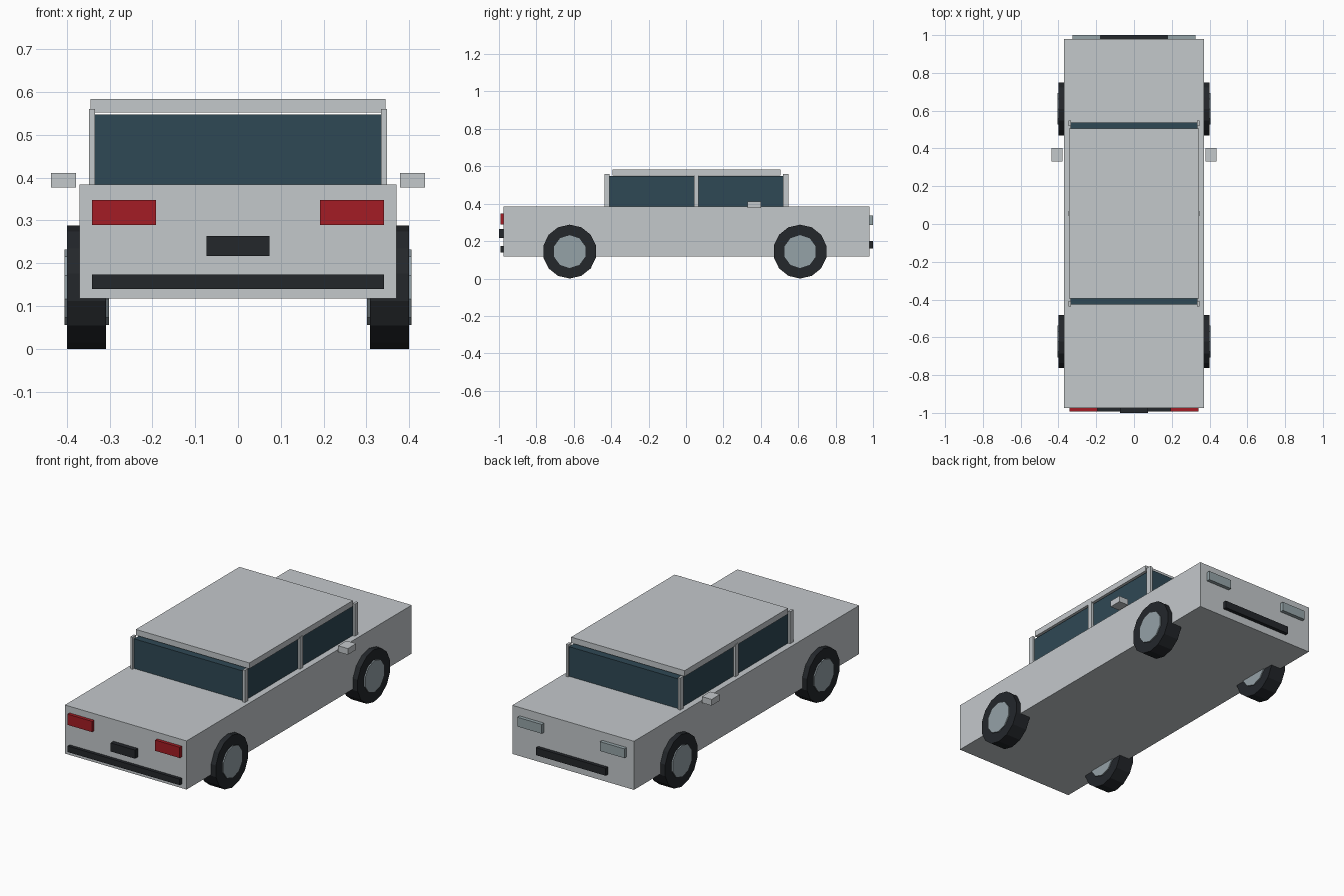
import bpy
from math import pi

if "Cube" in bpy.data.objects:
    bpy.data.objects.remove(bpy.data.objects["Cube"])


def material(name, rgb):
    m = bpy.data.materials.new(name)
    m.diffuse_color = (*rgb, 1)
    m.use_nodes = True
    m.node_tree.nodes["Principled BSDF"].inputs["Base Color"].default_value = m.diffuse_color
    return m


SILVER = material("silver_paint", (0.55, 0.58, 0.60))
GLASS = material("dark_glass", (0.028, 0.065, 0.09))
BLACK = material("black_rubber", (0.017, 0.02, 0.024))
RIM = material("rim_metal", (0.30, 0.36, 0.39))
LAMP = material("lamp_glass", (0.30, 0.37, 0.39))
RED = material("red_lamp", (0.37, 0.012, 0.018))


def box(name, x, y, z, mat):
    """Box given by its (min, max) range on each axis."""
    bpy.ops.mesh.primitive_cube_add(size=1, location=[(a + b) / 2 for a, b in (x, y, z)])
    o = bpy.context.object
    o.name = name
    o.scale = [b - a for a, b in (x, y, z)]
    bpy.ops.object.transform_apply(location=False, rotation=False, scale=True)
    o.data.materials.append(mat)


def pair(name, x, y, z, mat):
    """Box on the right and its mirror on the left."""
    box(name + "_right", x, y, z, mat)
    box(name + "_left", (-x[1], -x[0]), y, z, mat)


def disc(name, loc, radius, width, sides, mat):
    """Low-poly cylinder along x with a corner at the top."""
    bpy.ops.mesh.primitive_cylinder_add(vertices=sides, radius=radius, depth=width,
                                        location=loc, rotation=(0, pi / 2, 0))
    o = bpy.context.object
    o.name = name
    # local x points down after the turn; spin about the axle puts a corner on it
    for v in o.data.vertices:
        v.co.x, v.co.y = v.co.y, -v.co.x
    o.data.materials.append(mat)


# Body, cabin glass and roof
box("body", (-0.37, 0.37), (-0.975, 0.98), (0.117, 0.384), SILVER)
box("cabin_glass", (-0.335, 0.335), (-0.425, 0.538), (0.38, 0.547), GLASS)
box("roof", (-0.345, 0.345), (-0.394, 0.505), (0.552, 0.584), SILVER)

# Window pillars
for name, y in (("front_pillar", (-0.437, -0.408)),
                ("middle_pillar", (0.042, 0.068)),
                ("rear_pillar", (0.518, 0.547))):
    pair(name, (0.334, 0.348), y, (0.38, 0.56), SILVER)

# Side mirrors
pair("side_mirror", (0.378, 0.437), (0.33, 0.402), (0.377, 0.411), SILVER)

# End with red lamps
pair("red_lamp", (0.192, 0.341), (-0.993, -0.97), (0.289, 0.348), RED)
box("plate", (-0.074, 0.074), (-1.0, -0.97), (0.217, 0.264), BLACK)
box("bumper_strip", (-0.341, 0.341), (-0.993, -0.97), (0.14, 0.173), BLACK)

# End with headlamps
pair("headlamp", (0.177, 0.325), (0.97, 1.0), (0.287, 0.338), LAMP)
box("grille", (-0.212, 0.212), (0.97, 1.0), (0.16, 0.201), BLACK)

# Wheels
for end, y in (("front", -0.622), ("rear", 0.61)):
    for side, s in (("right", 1), ("left", -1)):
        loc = (s * 0.3535, y, 0.144)
        disc(f"{end}_tyre_{side}", loc, 0.144, 0.091, 14, BLACK)
        disc(f"{end}_rim_{side}", loc, 0.088, 0.104, 10, RIM)
